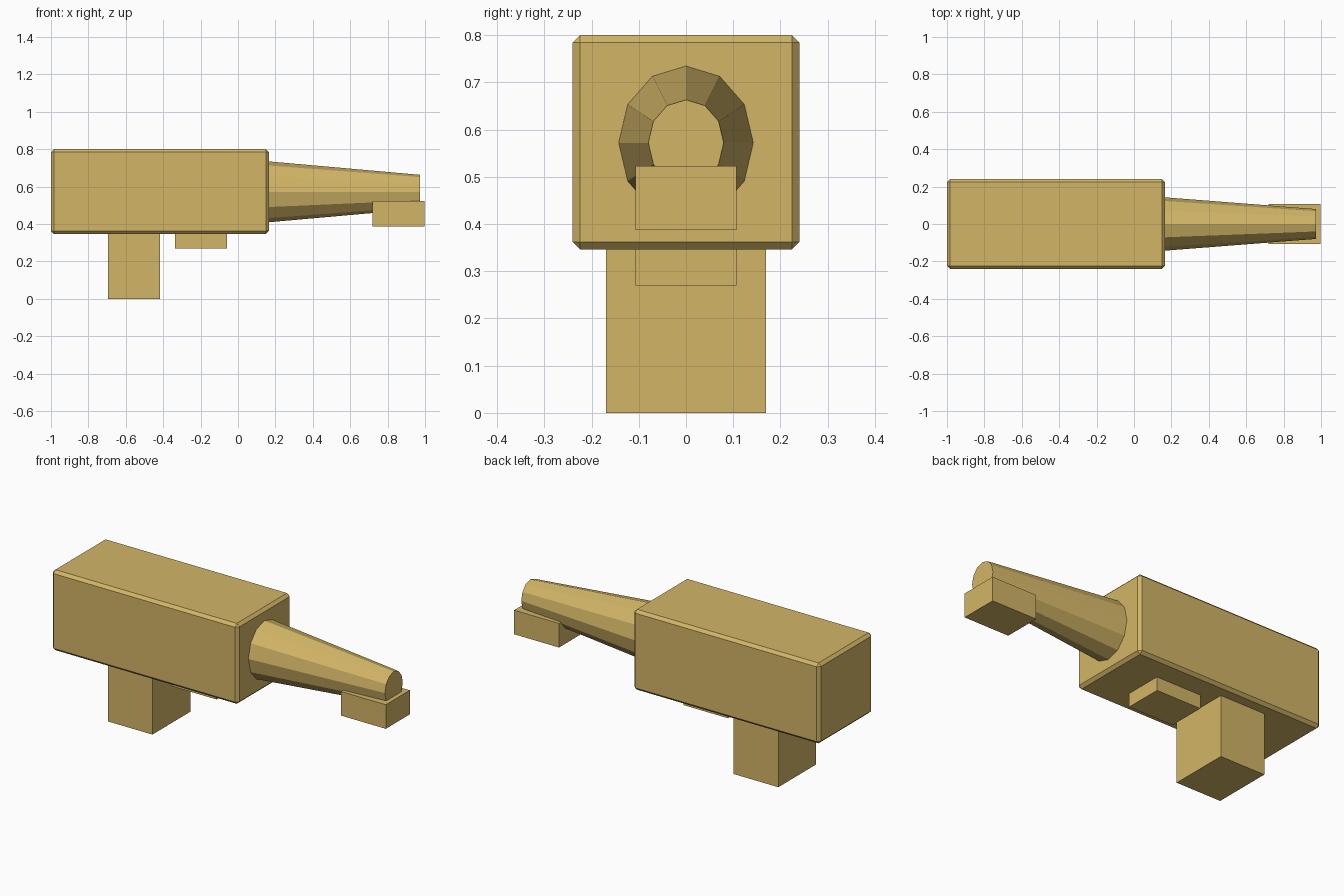
import bpy, bmesh, math
from mathutils import Matrix, Vector

if "Cube" in bpy.data.objects:
    bpy.data.objects.remove(bpy.data.objects["Cube"])

tan = bpy.data.materials.new("tan")
tan.diffuse_color = (0.65, 0.465, 0.134, 1)
tan.use_nodes = True
tan.node_tree.nodes["Principled BSDF"].inputs["Base Color"].default_value = tan.diffuse_color


def add_object(name, bm):
    bmesh.ops.recalc_face_normals(bm, faces=bm.faces)
    mesh = bpy.data.meshes.new(name)
    bm.to_mesh(mesh)
    bm.free()
    mesh.materials.append(tan)
    obj = bpy.data.objects.new(name, mesh)
    bpy.context.collection.objects.link(obj)
    return obj


def box(name, x, z, half_width):
    """Box spanning the x and z ranges, centred on y = 0."""
    bm = bmesh.new()
    size = (x[1] - x[0], 2 * half_width, z[1] - z[0])
    centre = Vector((sum(x) / 2, 0, sum(z) / 2))
    bmesh.ops.create_cube(bm, size=1, matrix=Matrix.Translation(centre) @ Matrix.Diagonal((*size, 1)))
    return add_object(name, bm)


# Main housing with chamfered edges
body = box("body", (-1.0, 0.165), (0.346, 0.80), 0.24)
chamfer = body.modifiers.new("chamfer", "BEVEL")
chamfer.width = 0.016
chamfer.segments = 1

# Grip and small blocks
box("grip", (-0.695, -0.416), (0.0, 0.38), 0.169)
box("lower_block", (-0.336, -0.058), (0.27, 0.406), 0.107)
box("tip_block", (0.718, 0.998), (0.387, 0.523), 0.107)

# Tapered twelve-sided barrel, slightly oval
x0, x1 = 0.16, 0.973
bm = bmesh.new()
bmesh.ops.create_cone(
    bm, cap_ends=True, segments=12, radius1=0.163, radius2=0.091, depth=x1 - x0,
    matrix=Matrix.Translation(((x0 + x1) / 2, 0, 0.572))
    @ Matrix.Diagonal((1, 0.877, 1, 1))
    @ Matrix.Rotation(math.pi / 2, 4, "Y"))
add_object("barrel", bm)
